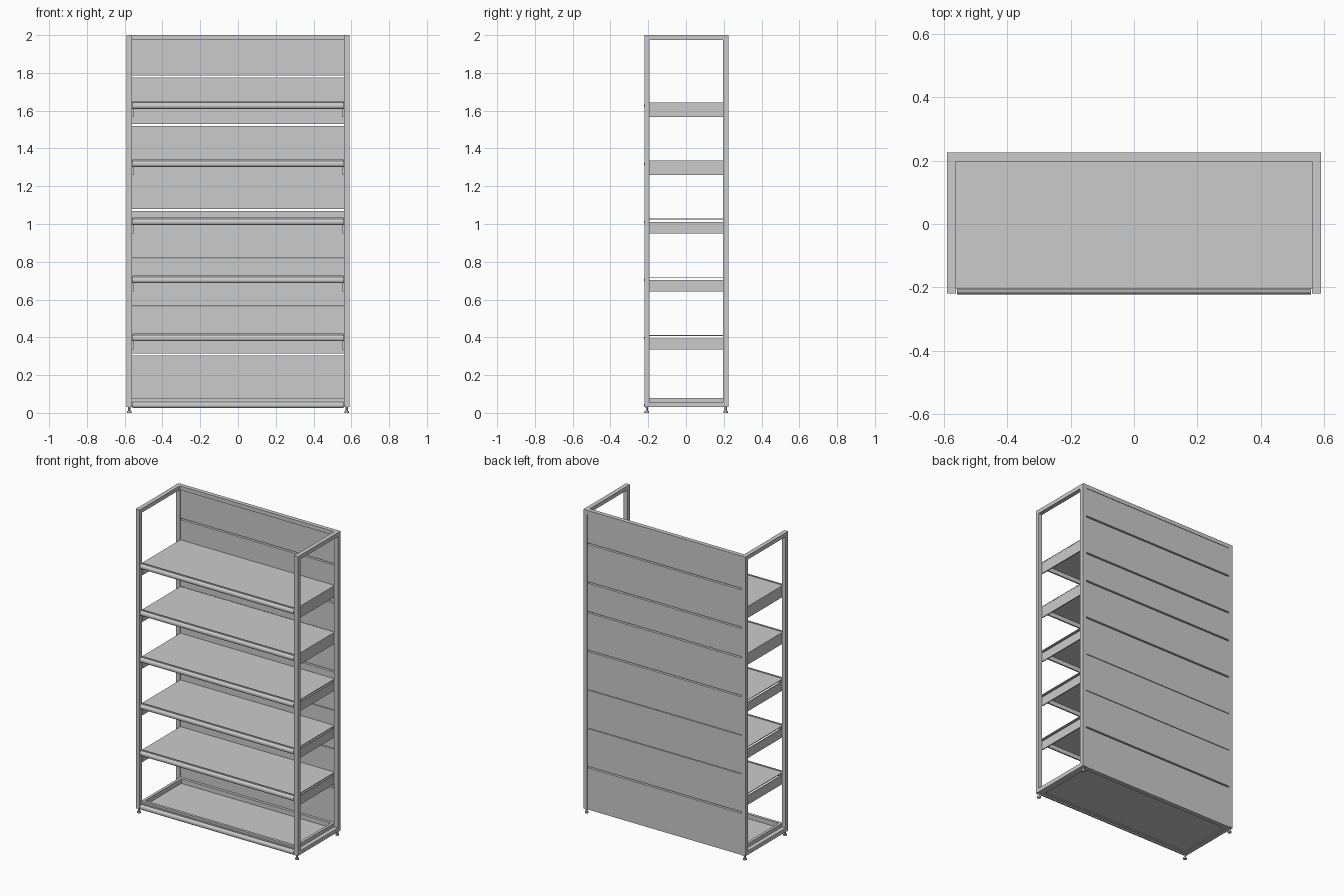
import bpy, bmesh, math

if "Cube" in bpy.data.objects:
    bpy.data.objects.remove(bpy.data.objects["Cube"], do_unlink=True)

GREY = (0.6, 0.6, 0.6, 1)
metal = bpy.data.materials.new("light_grey_metal")
metal.use_nodes = True
metal.diffuse_color = GREY
metal.node_tree.nodes["Principled BSDF"].inputs["Base Color"].default_value = GREY


def finish(name, bm):
    bmesh.ops.recalc_face_normals(bm, faces=bm.faces)
    mesh = bpy.data.meshes.new(name)
    bm.to_mesh(mesh)
    bm.free()
    mesh.materials.append(metal)
    ob = bpy.data.objects.new(name, mesh)
    bpy.context.collection.objects.link(ob)
    return ob


def box(name, x0, x1, y0, y1, z0, z1):
    bm = bmesh.new()
    bmesh.ops.create_cube(bm, size=1)
    for v in bm.verts:
        v.co = (x0 if v.co.x < 0 else x1,
                y0 if v.co.y < 0 else y1,
                z0 if v.co.z < 0 else z1)
    return finish(name, bm)


def extrude_x(name, profile, half):
    """Extrude a (y, z) outline along the width."""
    bm = bmesh.new()
    face = bm.faces.new([bm.verts.new((-half, y, z)) for y, z in profile])
    grown = bmesh.ops.extrude_face_region(bm, geom=[face])["geom"]
    bmesh.ops.translate(bm, vec=(2 * half, 0, 0),
                        verts=[v for v in grown if isinstance(v, bmesh.types.BMVert)])
    ob = finish(name, bm)
    bpy.ops.object.select_all(action='DESELECT')
    ob.select_set(True)
    bpy.context.view_layer.objects.active = ob
    bpy.ops.object.shade_smooth_by_angle(angle=math.radians(35))
    return ob


def foot(name, x, y):
    bm = bmesh.new()
    for r, z0, z1 in ((0.012, 0, 0.009), (0.006, 0.009, 0.03)):
        ring = bmesh.ops.create_cone(bm, cap_ends=True, segments=16,
                                     radius1=r, radius2=r, depth=z1 - z0)
        bmesh.ops.translate(bm, vec=(x, y, (z0 + z1) / 2), verts=ring["verts"])
    return finish(name, bm)


def front_rail(name, top):
    """Price rail: upright lip, small groove, bulged front."""
    bulge = [(-0.206 - 0.016 * math.sin(math.radians(a)) ** 0.7,
              top - 0.024 + 0.016 * math.cos(math.radians(a))) for a in range(15, 181, 15)]
    outline = [(-0.204, top), (-0.208, top), (-0.208, top - 0.008)] + bulge + [(-0.204, top - 0.04)]
    return extrude_x(name, outline, INNER - 0.003)


OUT, INNER = 0.59, 0.562
FRONT, BACK = -0.22, 0.225
FRONT_IN, BACK_IN = -0.194, 0.197
BOTTOM, TOP, BAR = 0.03, 2.0, 0.026

# Side loops with feet
for side, s in (("left", 1), ("right", -1)):
    a, b = sorted((s * INNER, s * OUT))
    box(side + "_front_post", a, b, FRONT, FRONT_IN, BOTTOM, TOP)
    box(side + "_back_post", a, b, BACK_IN, BACK, BOTTOM, TOP)
    box(side + "_top_bar", a, b, FRONT_IN, BACK_IN, TOP - BAR, TOP)
    box(side + "_bottom_bar", a, b, FRONT_IN, BACK_IN, BOTTOM, BOTTOM + BAR)
    for end, y in (("front", -0.207), ("back", 0.21)):
        foot(side + "_" + end + "_foot", s * 0.576, y)

# Cross bars
box("back_top_bar", -INNER, INNER, BACK_IN, BACK, TOP - BAR, TOP)
box("back_bottom_bar", -INNER, INNER, BACK_IN, 0.221, BOTTOM, BOTTOM + BAR)

# Back panels separated by narrow slots: (height, slot width)
slots = [(BOTTOM, 0), (0.309, 0.01), (0.565, 0.004), (0.819, 0.004), (1.075, 0.01),
         (1.33, 0.01), (1.525, 0.01), (1.78, 0.01), (TOP - BAR, 0)]
for i, ((z0, g0), (z1, g1)) in enumerate(zip(slots, slots[1:])):
    box(f"back_panel_{i + 1}", -INNER, INNER, 0.205, 0.222, z0 + g0 / 2, z1 - g1 / 2)

# Shelves with side brackets
for i in range(5):
    top = 0.42 + i * 0.3075
    box(f"shelf_{i + 1}", -INNER, INNER, -0.205, 0.203, top - 0.012, top - 0.007)
    front_rail(f"shelf_rail_{i + 1}", top)
    drop = 0.008 if i > 2 else 0.025
    for side, s in (("left", 1), ("right", -1)):
        a, b = sorted((s * 0.554, s * 0.561))
        box(f"{side}_bracket_{i + 1}", a, b, -0.2, 0.2, top - 0.084, top - drop)

# Base tray with raised rim
box("base_plate", -INNER, INNER, -0.204, 0.203, 0.04, 0.05)
front_rail("base_rail", 0.066)
box("base_front_rim", -INNER, INNER, -0.204, -0.186, 0.034, 0.08)
box("base_back_rim", -INNER, INNER, 0.187, 0.205, 0.034, 0.08)
for side, s in (("left", 1), ("right", -1)):
    a, b = sorted((s * 0.544, s * INNER))
    box(side + "_base_rim", a, b, -0.186, 0.187, 0.034, 0.08)
